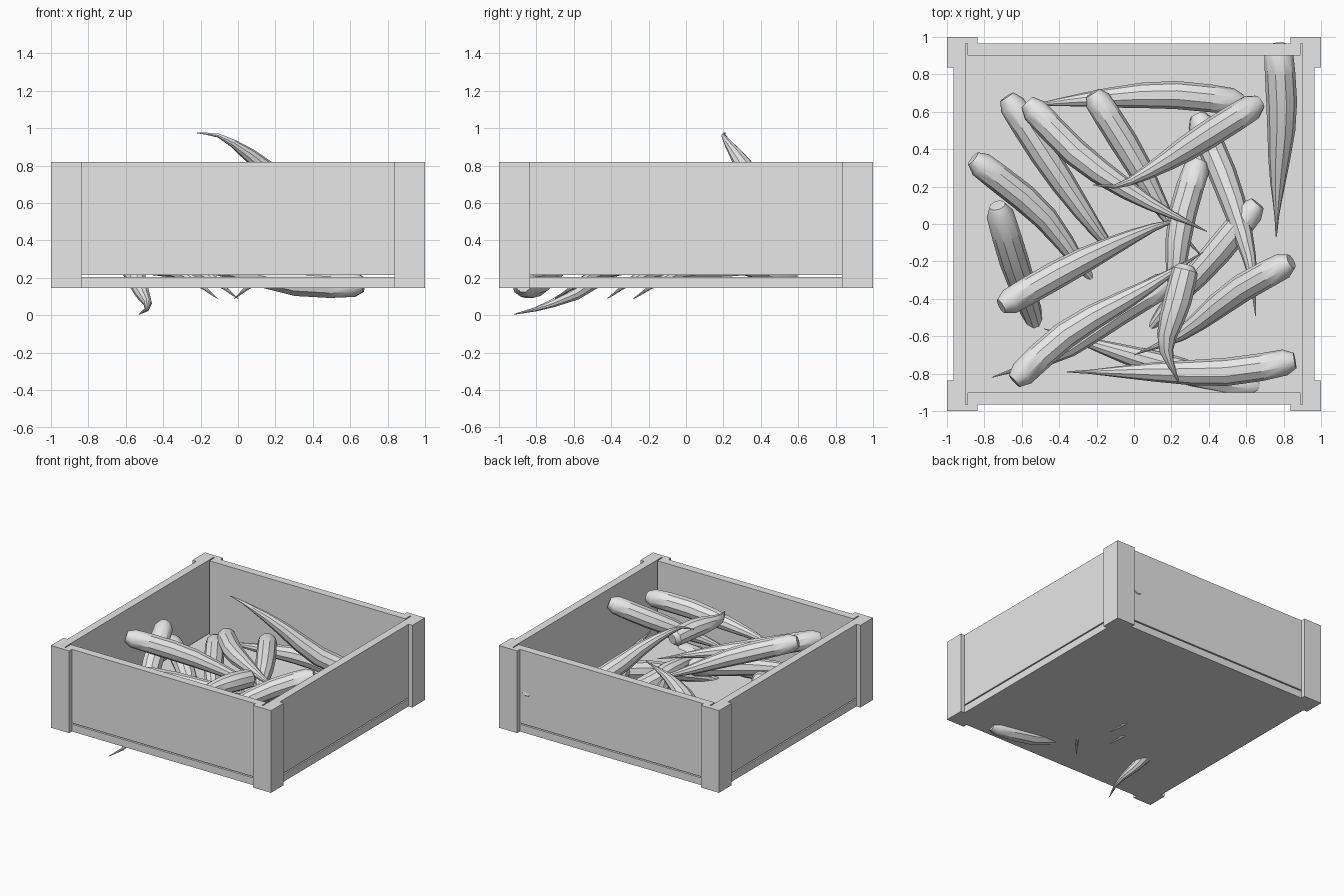
import bpy, bmesh, math
from mathutils import Vector

if "Cube" in bpy.data.objects:
    bpy.data.objects.remove(bpy.data.objects["Cube"])

grey = bpy.data.materials.new("plain_grey")
grey.diffuse_color = (0.8, 0.8, 0.8, 1)
grey.use_nodes = True
grey.node_tree.nodes["Principled BSDF"].inputs["Base Color"].default_value = grey.diffuse_color


def finish(name, bm):
    bmesh.ops.recalc_face_normals(bm, faces=bm.faces)
    me = bpy.data.meshes.new(name)
    bm.to_mesh(me)
    bm.free()
    me.materials.append(grey)
    ob = bpy.data.objects.new(name, me)
    bpy.context.collection.objects.link(ob)
    return ob


def prism(name, outline, z0, z1, mirror=(False, False)):
    """Extrude a flat outline upward, optionally mirrored over x and y."""
    bm = bmesh.new()
    f = bm.faces.new([bm.verts.new((x, y, z0)) for x, y in outline])
    up = bmesh.ops.extrude_face_region(bm, geom=[f])["geom"]
    bmesh.ops.translate(bm, vec=(0, 0, z1 - z0),
                        verts=[v for v in up if isinstance(v, bmesh.types.BMVert)])
    ob = finish(name, bm)
    if any(mirror):
        m = ob.modifiers.new("mirror", 'MIRROR')
        m.use_axis = (mirror[0], mirror[1], False)
        m.use_mirror_merge = False
    return ob


def rect(x0, x1, y0, y1):
    return [(x0, y0), (x1, y0), (x1, y1), (x0, y1)]


# Crate: floor, walls raised by a thin gap, angled corner brackets
prism("crate_floor", rect(-.965, .965, -.965, .965), .145, .205)
prism("side_walls", rect(.9, .965, -.965, .965), .215, .82, (True, False))
prism("front_back_walls", rect(-.89, .89, .9, .965), .215, .82, (False, True))
prism("corner_brackets", [(1, 1), (.835, 1), (.835, .965), (.965, .965),
                          (.965, .835), (1, .835)], .145, .82, (True, True))

# Root profile: (fraction of length, radius)
PROFILE = [(0, .042), (.045, .07), (.15, .074), (.3, .075), (.45, .068),
           (.6, .053), (.72, .037), (.82, .022), (.9, .011), (.96, .006), (1, .002)]
SIDES = 10


def spline(pts, t):
    """Point on a Catmull-Rom curve through pts, t in 0..1."""
    p = [pts[0] * 2 - pts[1]] + pts + [pts[-1] * 2 - pts[-2]]
    n = len(pts) - 1
    i = min(int(t * n), n - 1)
    u = t * n - i
    a, b, c, d = p[i:i + 4]
    return .5 * (2 * b + (c - a) * u + (2 * a - 5 * b + 4 * c - d) * u * u
                 + (3 * b - a - 3 * c + d) * u ** 3)


def root(name, *points, fat=1.0):
    """Loft a tapering root along a curve from its head to its tip."""
    pts = [Vector(p) for p in points]
    fine = [spline(pts, k / 80) for k in range(81)]
    dist = [0]
    for a, b in zip(fine, fine[1:]):
        dist.append(dist[-1] + (b - a).length)
    bm = bmesh.new()
    rings = []
    for t, r in PROFILE:
        k = min(range(81), key=lambda j: abs(dist[j] - t * dist[-1]))
        tan = (fine[min(k + 1, 80)] - fine[max(k - 1, 0)]).normalized()
        side = tan.cross(Vector((0, 0, 1))).normalized()
        up = side.cross(tan)
        rings.append([bm.verts.new(fine[k] + r * fat * (
            side * math.cos(2 * math.pi * s / SIDES) + up * math.sin(2 * math.pi * s / SIDES)))
            for s in range(SIDES)])
    for a, b in zip(rings, rings[1:]):
        for s in range(SIDES):
            q = (s + 1) % SIDES
            bm.faces.new((a[s], a[q], b[q], b[s]))
    bm.faces.new(rings[0])
    bm.faces.new(rings[-1])
    ob = finish(name, bm)
    bpy.context.view_layer.objects.active = ob
    ob.select_set(True)
    bpy.ops.object.shade_smooth_by_angle(angle=math.radians(35))
    ob.select_set(False)


# Roots on the right and at the back
root("root_right", (.77, .96, .5), (.79, .6, .42), (.77, .25, .33), (.76, -.07, .26), fat=1.1)
root("root_high_tip", (.67, .65, .4), (.4, .48, .54), (.13, .31, .8),
     (-.08, .205, .95), (-.22, .21, .975))
root("root_back", (.58, .65, .34), (.2, .69, .38), (-.2, .67, .36), (-.6, .63, .34))
root("root_back_lean", (.34, .58, .21), (.5, .2, .32), (.62, -.2, .42), (.65, -.49, .48))

# Roots spreading from the back left toward the middle
root("root_back_mid", (-.22, .7, .44), (.0, .35, .4), (.17, .05, .36), (.36, -.17, .34))
root("root_back_left", (-.57, .65, .4), (-.3, .37, .43), (.05, .13, .46), (.39, -.04, .46))
root("root_far_left", (-.68, .68, .32), (-.42, .28, .28), (-.18, -.06, .22), (0, -.28, .09))
root("root_left", (-.86, .35, .4), (-.5, .06, .3), (-.27, -.24, .21), (-.11, -.42, .09))
root("root_left_steep", (-.73, .1, .66), (-.64, -.2, .46), (-.53, -.53, .16),
     (-.48, -.75, .05), (-.53, -.92, .005), fat=1.05)

# Roots crossing the middle
root("root_cross_left", (-.71, -.44, .76), (-.3, -.21, .62), (.1, -.02, .44), (.3, .03, .38))
root("root_cross_front", (-.64, -.84, .62), (-.35, -.58, .57), (.05, -.35, .5), (.37, -.15, .44))
root("root_mid_upright", (.35, .34, .32), (.27, .1, .36), (.23, -.15, .4), (.2, -.65, .38))
root("root_mid_low", (.66, .11, .36), (.42, -.18, .32), (.15, -.48, .22), (-.02, -.7, .09))
root("root_mid_drop", (.28, -.22, .6), (.23, -.42, .62), (.17, -.65, .62), (.24, -.85, .6))
root("root_under", (.2, -.3, .36), (-.1, -.48, .38), (-.4, -.69, .36), (-.76, -.82, .34))

# Roots along the front
root("root_front_right", (.84, -.2, .76), (.55, -.36, .63), (.25, -.59, .46), (.0, -.7, .36))
root("root_front", (.86, -.73, .6), (.5, -.79, .57), (.05, -.79, .52), (-.36, -.79, .45))
root("root_front_low", (.67, -.87, .165), (.35, -.81, .17), (0, -.71, .24), (-.48, -.56, .3))
